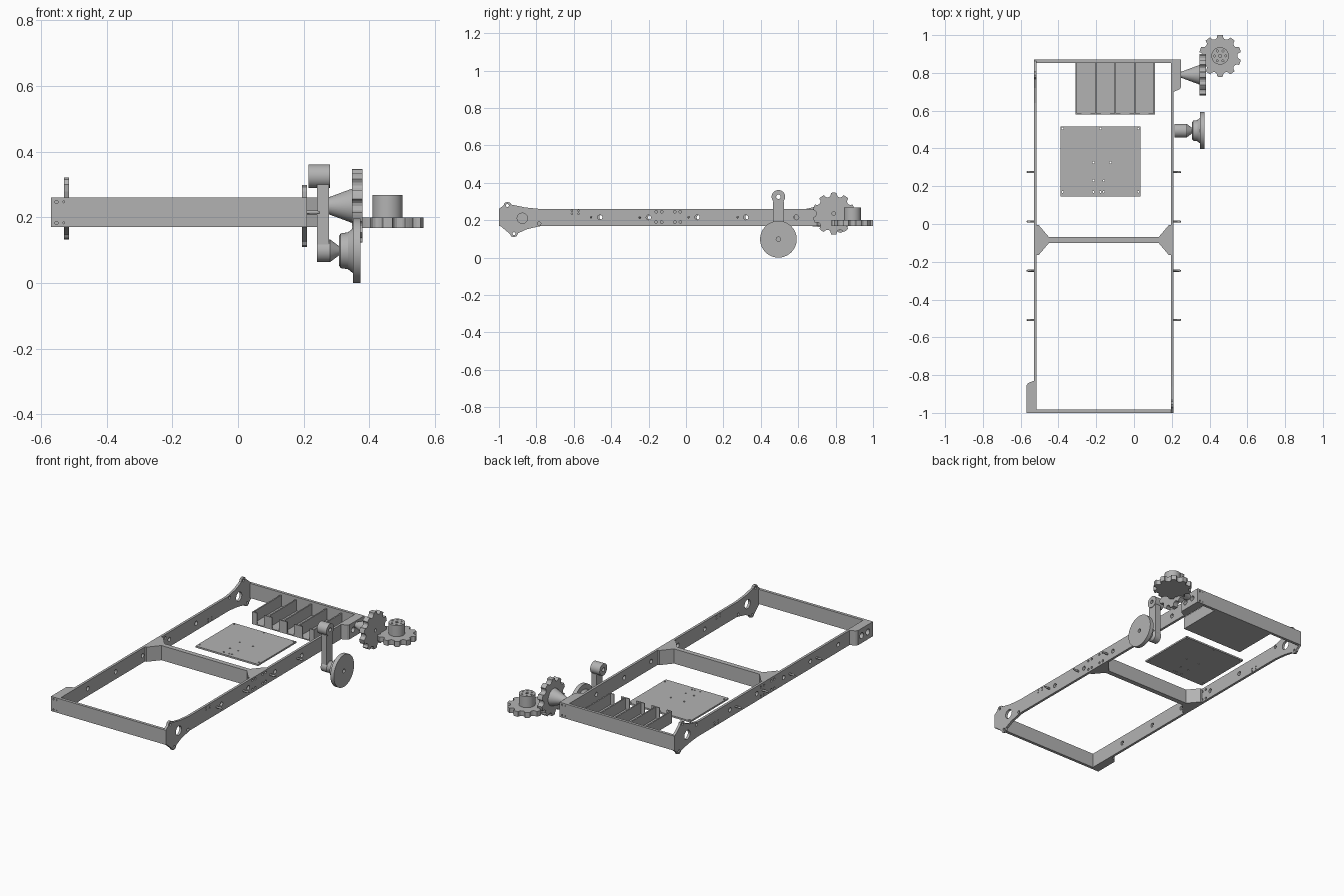
import bpy, bmesh, math
from mathutils import Vector

cube = bpy.data.objects.get("Cube")
if cube:
    bpy.data.objects.remove(cube, do_unlink=True)

grey = bpy.data.materials.new("plain grey")
grey.use_nodes = True
COLOUR = (0.45, 0.45, 0.45, 1)
grey.diffuse_color = COLOUR
grey.node_tree.nodes["Principled BSDF"].inputs["Base Color"].default_value = COLOUR

Z0, Z1, ZM = 0.17, 0.26, 0.215      # frame bottom, top and middle
MID_Y = -0.065                      # middle of the frame's length


def place(axis, a, b, t):
    """Point with in-plane coordinates a, b and distance t along the axis."""
    return {"x": (t, a, b), "y": (a, t, b), "z": (a, b, t)}[axis]


def finish(name, bm):
    bmesh.ops.recalc_face_normals(bm, faces=bm.faces)
    me = bpy.data.meshes.new(name)
    bm.to_mesh(me)
    bm.free()
    me.materials.append(grey)
    ob = bpy.data.objects.new(name, me)
    bpy.context.collection.objects.link(ob)
    return ob


def add_prism(bm, pts, axis, lo, hi):
    low = [bm.verts.new(place(axis, a, b, lo)) for a, b in pts]
    high = [bm.verts.new(place(axis, a, b, hi)) for a, b in pts]
    n = len(pts)
    bm.faces.new(low)
    bm.faces.new(high)
    for i in range(n):
        j = (i + 1) % n
        bm.faces.new((low[i], low[j], high[j], high[i]))


def prism(name, pts, axis, lo, hi):
    bm = bmesh.new()
    add_prism(bm, pts, axis, lo, hi)
    return finish(name, bm)


def rect(a0, a1, b0, b1):
    return [(a0, b0), (a1, b0), (a1, b1), (a0, b1)]


def box(name, x0, x1, y0, y1, z0, z1):
    return prism(name, rect(x0, x1, y0, y1), "z", z0, z1)


def circle(a, b, r, n=24):
    return [(a + r * math.cos(math.tau * i / n), b + r * math.sin(math.tau * i / n))
            for i in range(n)]


def lathe(name, axis, a, b, profile, n=40):
    """Closed turned solid from (distance, radius) pairs."""
    bm = bmesh.new()
    rings = [[bm.verts.new(place(axis, p, q, t)) for p, q in circle(a, b, r, n)]
             for t, r in profile]
    for r0, r1 in zip(rings, rings[1:]):
        for i in range(n):
            j = (i + 1) % n
            bm.faces.new((r0[i], r0[j], r1[j], r1[i]))
    bm.faces.new(rings[0])
    bm.faces.new(rings[-1])
    return smooth(finish(name, bm))


def smooth(ob):
    bpy.ops.object.select_all(action="DESELECT")
    ob.select_set(True)
    bpy.context.view_layer.objects.active = ob
    bpy.ops.object.shade_smooth_by_angle(angle=math.radians(30))
    return ob


def drill(ob, axis, lo, hi, holes):
    """Cut round holes (a, b, radius) through the part."""
    bm = bmesh.new()
    for a, b, r in holes:
        add_prism(bm, circle(a, b, r, 16), axis, lo, hi)
    cutter = finish(ob.name + "_cutter", bm)
    cutter.hide_render = True
    cutter.hide_set(True)
    mod = ob.modifiers.new("holes", "BOOLEAN")
    mod.object = cutter
    mod.operation = "DIFFERENCE"
    mod.solver = "EXACT"
    return ob


def gear_outline(a, b, r, teeth=10):
    pts = []
    for k in range(teeth):
        c = math.tau * k / teeth
        for ang, rad in ((-0.18, 1), (-0.15, 0.9), (-0.09, 0.84), (0, 0.82),
                         (0.09, 0.84), (0.15, 0.9), (0.18, 1), (0.25, 1), (0.314, 1), (0.38, 1)):
            pts.append((a + r * rad * math.cos(c + ang), b + r * rad * math.sin(c + ang)))
    return pts


# Side rails, each with one flared end; the second is the first turned over
rail = [(-1, .175), (-.94, .125), (-.935, .114), (-.92, .109), (-.905, .115), (-.898, .13),
        (-.85, .152), (-.77, .17), (.87, Z0), (.87, Z1), (-.78, Z1), (-.86, .268),
        (-.933, .283), (-.94, .293), (-.955, .298), (-.97, .292), (-.976, .278), (-1, .26)]
holes = [(-.875, .21, .028), (-.955, .278, .008), (-.92, .128, .008), (-.785, .182, .009)]
holes += [(y, ZM, .013) for y in (-.46, -.2, .06, .32, .59)]
holes += [(y, z, .007) for y in (-.16, -.13, -.06, -.03) for z in (.19, .245)]
holes += [(y, z, .004) for y in (-.61, -.575) for z in (.235, .25)]


def turned(y, z):
    return 2 * MID_Y - y, 2 * ZM - z


drill(prism("left_rail", rail, "x", .195, .21), "x", .15, .25, holes)
drill(prism("right_rail", [turned(*p) for p in rail], "x", -.53, -.515), "x", -.57, -.48,
      [(*turned(y, z), r) for y, z, r in holes])

# End beams with screw holes near their ends
for name, x0, x1, y0, y1 in (("front_beam", -.57, .21, -1, -.982),
                             ("back_beam", -.53, .25, .853, .87)):
    xs = (-.553, -.528, .203) if name == "front_beam" else (-.523, .208, .233)
    drill(box(name, x0, x1, y0, y1, Z0, Z1), "y", y0 - .01, y1 + .01,
          [(x, z, .005) for x in xs for z in (.183, .247)])

# Corner blocks outside the rails at opposite corners
corner = [(.21, .853), (.25, .853), (.25, .725), (.24, .712), (.21, .7)]
block = prism("back_corner_block", corner, "z", Z0, Z1)
drill(block, "x", .2, .26, [(.76, ZM, .016), (.82, ZM, .016)])
corner = [(-.32 - x, 2 * MID_Y - y) for x, y in corner]
block = prism("front_corner_block", corner, "z", Z0, Z1)
drill(block, "x", -.58, -.52, [(-.89, ZM, .018), (-.95, ZM, .018)])

# Cross beam widening into a gusset at each rail
half = [(.195, -.005), (.185, -.005), (.13, -.07)]
lower = [(x, -.17 - y) for x, y in reversed(half)]
right_end = lower + half
left_end = [(-.32 - x, y) for x, y in reversed(half)] + [(-.32 - x, y) for x, y in reversed(lower)]
prism("cross_beam", right_end + left_end, "z", Z0, Z1)

# Pegs on the outside of both rails
for y in (-.508, -.247, .013, .275):
    for side, start in ((1, .21), (-1, -.53)):
        lathe("rail_peg", "x", y, ZM, [(start, .006), (start + side * .03, .006),
                                       (start + side * .04, .003)], 12)

# Flat board with screw holes
board = box("board", -.39, .035, .145, .515, Z0, .18)
drill(board, "z", .15, .2, [(x, y, .005) for x in (-.378, -.178, .023) for y in (.17, .505)]
      + [(x, y, .005) for x in (-.215, -.16) for y in (.17, .23)]
      + [(-.215, .325, .005), (-.125, .325, .005)])

# Open tray: floor, dividers and narrow front lips
X0, X1 = -.31, .11
box("tray_floor", X0, X1, .58, .853, Z0, .176)
for i in range(5):
    x = X0 + .004 + i * (X1 - X0 - .008) / 4
    box("tray_divider", x - .004, x + .004, .58, .853, Z0, .245)
    box("tray_lip", max(X0, x - .028), min(X1, x + .028), .58, .586, Z0, .245)

# Upright toothed wheel on a cone
GY, GZ = .79, .235
gear = prism("upright_gear", gear_outline(GY, GZ, .112), "x", .347, .38)
drill(gear, "x", .365, .39, [(GY, GZ, .01)])
lathe("gear_cone", "x", GY, GZ, [(.2, .016), (.25, .016), (.347, .052)])

# Flat toothed wheel with a hub
HX, HY = .456, .89
prism("flat_gear", gear_outline(HX, HY, .111), "z", .168, .2)
hub = lathe("gear_hub", "z", HX, HY, [(.195, .046), (.268, .046)])
drill(hub, "z", .255, .28, [(HX, HY, .008)] + [(a, b, .005) for a, b in circle(HX, HY, .03, 6)])

# Swinging arm carrying the drive wheel
WY, WZ, PZ = .494, .098, .325
drill(lathe("arm_pivot", "x", WY, PZ, [(.215, .036), (.28, .036)]), "x", .2, .3, [(WY, PZ, .012)])
box("arm", .24, .277, WY - .029, WY + .029, WZ, PZ - .025)
lathe("arm_axle", "x", WY, WZ, [(.24, .035), (.28, .035), (.308, .014), (.32, .014)])
wheel = lathe("drive_wheel", "x", WY, WZ, [(.308, .045), (.313, .053), (.335, .056), (.35, .068),
                                           (.35, .098), (.374, .098)], 64)
drill(wheel, "x", .36, .39, [(WY, WZ, .012)])
